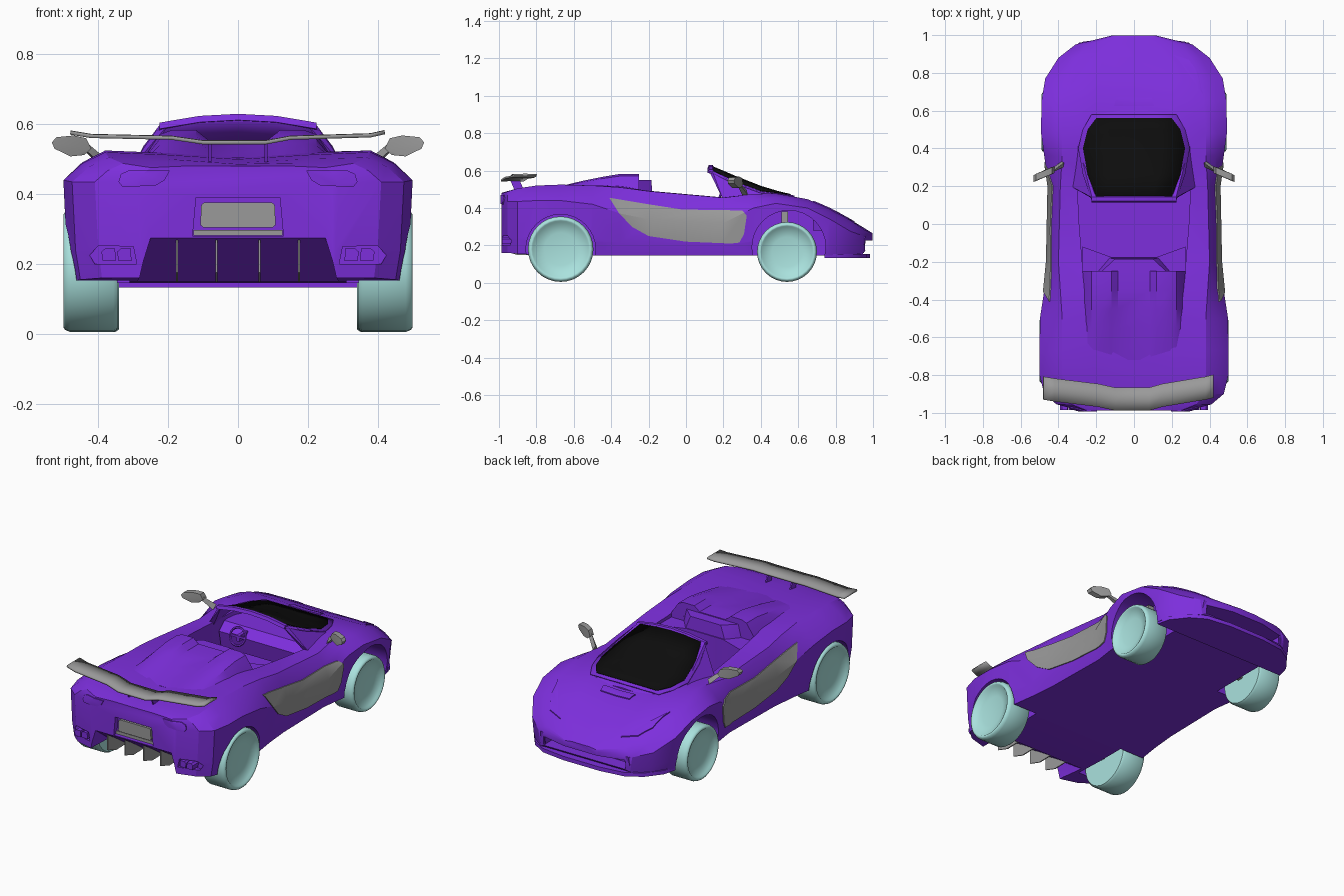
import bpy, bmesh, math

if "Cube" in bpy.data.objects:
    bpy.data.objects.remove(bpy.data.objects["Cube"])


def material(name, rgb):
    m = bpy.data.materials.new(name)
    m.diffuse_color = (*rgb, 1)
    m.use_nodes = True
    m.node_tree.nodes["Principled BSDF"].inputs["Base Color"].default_value = m.diffuse_color
    return m


PURPLE = material("purple paint", (0.205, 0.028, 0.72))
GREY = material("grey trim", (0.32, 0.32, 0.32))
BLACK = material("black glass", (0.004, 0.004, 0.004))
TEAL = material("pale teal", (0.40, 0.76, 0.73))


def finish(name, bm, mat, angle=30):
    bmesh.ops.recalc_face_normals(bm, faces=bm.faces)
    me = bpy.data.meshes.new(name)
    bm.to_mesh(me)
    bm.free()
    ob = bpy.data.objects.new(name, me)
    bpy.context.collection.objects.link(ob)
    me.materials.append(mat)
    smooth(ob, angle)
    return ob


def select(ob):
    bpy.ops.object.select_all(action='DESELECT')
    ob.select_set(True)
    bpy.context.view_layer.objects.active = ob


def smooth(ob, angle=30):
    select(ob)
    bpy.ops.object.shade_smooth_by_angle(angle=math.radians(angle))


def loft(name, rings, mat, angle=30):
    """Skin closed rings of equal size and cap both ends."""
    bm = bmesh.new()
    vs = [[bm.verts.new(p) for p in r] for r in rings]
    n = len(vs[0])
    for a, b in zip(vs, vs[1:]):
        for i in range(n):
            j = (i + 1) % n
            bm.faces.new((a[i], a[j], b[j], b[i]))
    bm.faces.new(vs[0])
    bm.faces.new(vs[-1][::-1])
    return finish(name, bm, mat, angle)


def prism(name, pts, axis, a, b, mat):
    """Extrude a flat outline along one axis."""
    put = {'x': lambda p, t: (t, p[0], p[1]), 'y': lambda p, t: (p[0], t, p[1]),
           'z': lambda p, t: (p[0], p[1], t)}[axis]
    return loft(name, [[put(p, t) for p in pts] for t in (a, b)], mat)


def box(name, x0, x1, y0, y1, z0, z1, mat):
    return prism(name, [(x0, y0), (x1, y0), (x1, y1), (x0, y1)], 'z', z0, z1, mat)


def hull(name, pts, mat):
    bm = bmesh.new()
    for p in pts:
        bm.verts.new(p)
    bmesh.ops.convex_hull(bm, input=bm.verts)
    return finish(name, bm, mat)


def sheet(name, rows, thick, mat):
    """Grid of points thickened into a plate."""
    bm = bmesh.new()
    vs = [[bm.verts.new(p) for p in r] for r in rows]
    for a, b in zip(vs, vs[1:]):
        for i in range(len(a) - 1):
            bm.faces.new((a[i], a[i + 1], b[i + 1], b[i]))
    ob = finish(name, bm, mat)
    m = ob.modifiers.new("thickness", 'SOLIDIFY')
    m.thickness, m.offset = thick, 0
    return ob


def boolean(ob, cutter, op='DIFFERENCE'):
    select(ob)
    m = ob.modifiers.new("cut", 'BOOLEAN')
    m.operation, m.solver, m.object = op, 'EXACT', cutter
    bpy.ops.object.modifier_apply(modifier=m.name)
    bpy.data.objects.remove(cutter)


# Body stations: y, half width, bottom z, waist z, shoulder x, shoulder z, centre z
STATIONS = [
    (-.987, .29, .16, .43, .25, .476, .48), (-.955, .41, .16, .435, .33, .488, .486),
    (-.90, .475, .155, .435, .37, .505, .49), (-.80, .50, .15, .44, .38, .52, .50),
    (-.67, .50, .145, .44, .38, .525, .505), (-.50, .498, .145, .42, .38, .52, .515),
    (-.35, .475, .145, .37, .39, .51, .52), (-.20, .46, .145, .34, .40, .49, .49),
    (.20, .452, .145, .32, .39, .455, .455), (.36, .475, .145, .40, .38, .475, .462),
    (.48, .492, .145, .425, .38, .478, .457), (.65, .49, .145, .40, .37, .447, .435),
    (.77, .470, .145, .34, .34, .395, .388), (.88, .40, .15, .275, .30, .333, .335),
    (.95, .31, .16, .25, .25, .285, .295), (.997, .12, .22, .25, .10, .26, .265)]


def body(name, mat, sx=1, sy=1, dz=0):
    rings = []
    for y, w, zb, zm, xs, zs, zc in STATIONS:
        half = [(w * .95, zb), (w - .01, zb + (zm - zb) * .3), (w, zm),
                (xs + .55 * (w - xs), zm + .6 * (zs - zm)), (xs, zs),
                (xs * .55, (zs + zc) / 2 + .003)]
        prof = [(0, zb)] + half + [(0, zc)] + [(-x, z) for x, z in reversed(half)]
        rings.append([(x * sx, y * sy, z + dz) for x, z in prof])
    return loft(name, rings, mat, 24)


def skin_part(name, pts, axis, a, b, mat, **grow):
    """Raised panel that follows the body surface."""
    ob = body(name, mat, **grow)
    boolean(ob, prism("cutter", pts, axis, a, b, mat), 'INTERSECT')
    smooth(ob)


shell = body("body", PURPLE)


def disc(x, y, z, r, n=32):
    return [(x, y + r * math.cos(2 * math.pi * i / n), z + r * math.sin(2 * math.pi * i / n))
            for i in range(n)]


# Wheel arches, cockpit, sloped diffuser, plate recess, corner vents and nose intake
vent = [(.29, .2), (.41, .2), (.425, .225), (.40, .252), (.30, .25)]
for s in (1, -1):
    for y, z, r in ((-.67, .18, .186), (.55, .19, .197)):
        boolean(shell, loft("cutter", [disc(s * .31, y, z, r), disc(s * .7, y, z, r)], PURPLE))
    boolean(shell, prism("cutter", [(s * x, z) for x, z in vent], 'y', -1.2, -.93, PURPLE))
half = [(.27, -.25), (.29, .0), (.30, .2), (.27, .36), (.18, .5)]
boolean(shell, prism("cutter", half + [(-x, y) for x, y in half[::-1]], 'z', .26, .8, PURPLE))
boolean(shell, hull("cutter", [(s * x, y, z) for s in (1, -1) for x, y, z in (
    (.25, -.985, .275), (.25, -1.2, .275), (.29, -1.2, .1), (.29, -.76, .1), (.29, -.80, .146))], PURPLE))
boolean(shell, prism("cutter", [(-.13, .28), (.13, .28), (.12, .39), (-.12, .39)],
                     'y', -1.2, -.958, PURPLE))
boolean(shell, box("cutter", -.27, .27, .88, 1.2, .172, .225, PURPLE))
smooth(shell, 24)

# Wheels with dished faces
for s in (1, -1):
    for label, y, z, r, x0, x1 in (("rear", -.67, .18, .175, .345, .5),
                                   ("front", .54, .165, .16, .34, .49)):
        prof = [(x0, .5), (x0, .95), (x0 + .012, 1), (x1 - .02, 1), (x1 - .005, .965),
                (x1, .92), (x1 - .002, .87), (x1 - .012, .83), (x1 - .024, .5), (x1 - .028, .12)]
        loft(label + "_wheel", [disc(s * x, y, z, r * k) for x, k in prof], TEAL, 50)
        hull(label + "_hub", [(s * x, y + dy, z + dz) for x in (.30, .345)
                              for dy in (-.03, .005) for dz in (-.005, .05)], GREY)
    hull("suspension_mount", [(s * x, y, z) for x in (.30, .35) for y in (.51, .545)
                              for z in (.3, .38)], GREY)

# Side panels and light covers
door = [(-.41, .455), (-.2, .42), (-.02, .392), (.3, .387), (.325, .36), (.31, .26), (.285, .215),
        (.24, .21), (0, .22), (-.2, .25), (-.29, .3), (-.36, .375)]
tail = [(.195, .468), (.21, .44), (.235, .425), (.33, .42), (.342, .435), (.335, .458), (.31, .469)]
head = [(.20, .90), (.235, .87), (.37, .68), (.355, .72), (.34, .80), (.29, .87)]
for s in (1, -1):
    skin_part("side_panel", door, 'x', s * .38, s * .6, GREY, sx=1.014)
    skin_part("tail_light", [(s * x, z) for x, z in tail], 'y', -1.2, -.9, PURPLE, sy=1.006)
    skin_part("headlight", [(s * x, y) for x, y in head], 'z', .28, .6, PURPLE, dz=.006)
skin_part("hood_vent", [(-.105, .625), (.105, .625), (.095, .67), (-.095, .67)],
          'z', .36, .6, PURPLE, dz=.006)

# Windscreen: black outer pane over a painted frame
SCREEN = [(.145, .616, .20, .018), (.26, .567, .245, .028), (.40, .512, .27, .024),
          (.50, .482, .245, .006), (.56, .468, .20, 0)]


def screen_rows(extra, dz, ends):
    rows = []
    for i, (y, z, w, drop) in enumerate(SCREEN):
        y += -ends if i == 0 else (ends if i == 4 else 0)
        rows.append([((w + extra) * u, y, z + dz - drop * u * u) for u in (-1, -.5, 0, .5, 1)])
    return rows


sheet("windscreen_glass", screen_rows(0, .004, 0), .005, BLACK)
sheet("windscreen_frame", screen_rows(.025, -.005, .02), .008, PURPLE)
# Raised header rail along the top edge
loft("screen_header", [[(x, y, z - .5 * x * x) for y, z in ((.115, .612), (.122, .63), (.142, .63), (.16, .607))]
                       for x in (-.225, -.11, 0, .11, .225)], PURPLE)
for s in (1, -1):
    hull("screen_pillar", [(s * x, y, z) for x, y, z in (
        (.195, .12, .605), (.222, .14, .60), (.335, .2, .44), (.30, .2, .44),
        (.29, .4, .482), (.31, .45, .45))], PURPLE)
hull("screen_base", [(s * x, y, z) for s in (1, -1) for x, y, z in (
    (.27, .5, .44), (.27, .5, .466), (.17, .6, .44), (.19, .575, .46), (.0, .6, .45))], PURPLE)

# Dashboard, seat back, headrest and steering wheel
hull("dashboard", [(s * .28, y, z) for s in (1, -1) for y, z in (
    (.24, .3), (.22, .40), (.27, .445), (.42, .45), (.42, .3))], PURPLE)
prism("seat_back", [(-.272, -.12), (-.12, -.175), (.12, -.175), (.272, -.12), (.272, -.255), (-.272, -.255)],
      'z', .25, .475, PURPLE)
hull("headrest", [(s * x, y, z) for s in (1, -1) for x, y, z in (
    (.19, -.25, .47), (.13, -.18, .47), (.17, -.25, .55), (.10, -.235, .55),
    (.10, -.185, .55))], PURPLE)
# Rear deck with twin fairings fading into the tail
DECK = []
for y, top in ((-.25, .583), (-.35, .583), (-.45, .566), (-.55, .546), (-.72, .505)):
    k = (top - .505) / .078
    half = [(.285, .47), (.27, .495 + .01 * k), (.225, top - .012 * k), (.19, top), (.12, top),
            (.085, top - .028 * k)]
    DECK.append([(x, y, z) for x, z in half] + [(-x, y, z) for x, z in half[::-1]])
loft("rear_deck", DECK, PURPLE)
bpy.ops.mesh.primitive_torus_add(major_radius=.05, minor_radius=.007, major_segments=20,
                                 minor_segments=6, location=(-.12, .17, .43),
                                 rotation=(math.radians(70), 0, 0))
wheel = bpy.context.object
wheel.name = "steering_wheel"
wheel.data.materials.append(PURPLE)
smooth(wheel)
box("steering_spoke", -.168, -.072, .165, .175, .424, .437, PURPLE)
box("steering_column", -.13, -.11, .17, .25, .40, .435, PURPLE)

# Mirrors
for s in (1, -1):
    hull("mirror_arm", [(s * x, y, z) for x, y, z in (
        (.375, .30, .47), (.385, .33, .47), (.40, .30, .50), (.37, .325, .495),
        (.44, .27, .53), (.44, .29, .525), (.43, .28, .545))], GREY)
    hull("mirror_head", [(s * x, y + dy, z) for dy in (0, .035) for x, y, z in (
        (.42, .27, .53), (.435, .265, .56), (.47, .25, .568), (.52, .23, .563),
        (.533, .222, .548), (.525, .225, .53), (.48, .245, .508), (.44, .265, .512))], GREY)

# Rear wing and its struts
WING = [(-.48, -.93, .577), (-.42, -.94, .567), (-.19, -.968, .562), (-.10, -.988, .549),
        (.08, -.988, .549), (.15, -.968, .562), (.38, -.93, .569), (.42, -.92, .578)]
sheet("rear_wing", [[(x, y, z - .001), (x, y + .06, z), (x, y + .122, z - .001)] for x, y, z in WING],
      .011, GREY)
for s in (1, -1):
    prism("wing_strut", [(-.91, .48), (-.94, .55), (-.89, .55), (-.86, .48)], 'x',
          s * .08 - .004, s * .08 + .004, PURPLE)

# Number plate, diffuser fins and exhausts
prism("number_plate", [(-.108, .312), (-.1, .305), (.1, .305), (.108, .312), (.105, .37), (.097, .376),
                       (-.097, .376), (-.105, .37)], 'y', -.976, -.95, GREY)
box("plate_sill", -.128, .128, -.966, -.95, .281, .298, GREY)
for x in (-.175, -.062, .062, .175):
    prism("diffuser_fin", [(-.98, .268), (-.98, .175), (-.90, .148), (-.80, .15)],
          'x', x - .003, x + .003, GREY)
for s in (1, -1):
    for x in (.325, .37):
        prism("exhaust", [(s * (x - .02), .208), (s * (x + .017), .208), (s * (x + .021), .235),
                          (s * (x + .01), .245), (s * (x - .018), .245)], 'y', -.985, -.92, PURPLE)

# Front splitter and corner fins
lip = [(.45, .74), (.43, .82), (.36, .91), (.27, .965), (.12, .985)]
prism("front_splitter", lip + [(-x, y) for x, y in lip[::-1]], 'z', .132, .155, PURPLE)
for s in (1, -1):
    hull("splitter_fin", [(s * x, y, z) for x, y, z in (
        (.27, .94, .15), (.30, .945, .15), (.33, .88, .15), (.29, .96, .25),
        (.26, .96, .25), (.35, .90, .24))], PURPLE)
